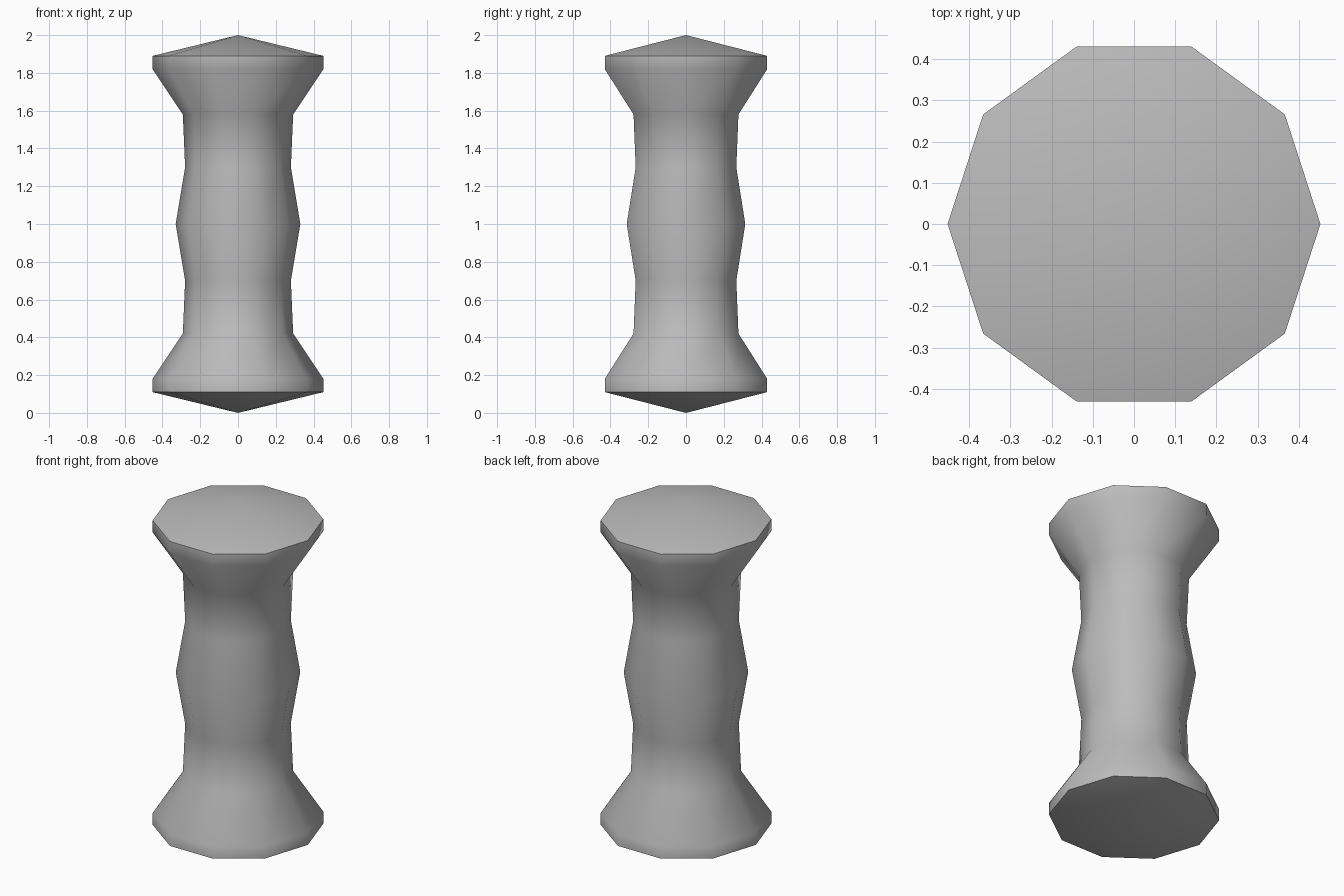
import bpy, bmesh, math

cube = bpy.data.objects.get("Cube")
if cube:
    bpy.data.objects.remove(cube, do_unlink=True)

SIDES = 10
MID = 1.0

# Single plain grey
grey = bpy.data.materials.new("plain_grey")
grey.use_nodes = True
colour = (0.5, 0.5, 0.5, 1)
grey.diffuse_color = colour
grey.node_tree.nodes["Principled BSDF"].inputs["Base Color"].default_value = colour

# Upper half profile (radius, height above the middle), mirrored downwards
half = [(0.33, 0), (0.28, 0.3), (0.292, 0.58), (0.452, 0.82), (0.452, 0.89)]
profile = [(r, MID - h) for r, h in reversed(half[1:])] + [(r, MID + h) for r, h in half]

# Turned column with shallow pointed ends
bm = bmesh.new()
rings = [[bm.verts.new((r * math.cos(math.tau * i / SIDES),
                        r * math.sin(math.tau * i / SIDES), z))
          for i in range(SIDES)] for r, z in profile]
bottom = bm.verts.new((0, 0, 0))
top = bm.verts.new((0, 0, 2 * MID))
for i in range(SIDES):
    j = (i + 1) % SIDES
    for low, high in zip(rings, rings[1:]):
        bm.faces.new((low[i], low[j], high[j], high[i]))
    bm.faces.new((bottom, rings[0][j], rings[0][i]))
    bm.faces.new((top, rings[-1][i], rings[-1][j]))

mesh = bpy.data.meshes.new("turned_column")
bm.to_mesh(mesh)
bm.free()
mesh.materials.append(grey)
column = bpy.data.objects.new("turned_column", mesh)
bpy.context.collection.objects.link(column)

# Smooth sides, crisp rims
bpy.ops.object.select_all(action="DESELECT")
column.select_set(True)
bpy.context.view_layer.objects.active = column
bpy.ops.object.shade_smooth_by_angle(angle=math.radians(50))
